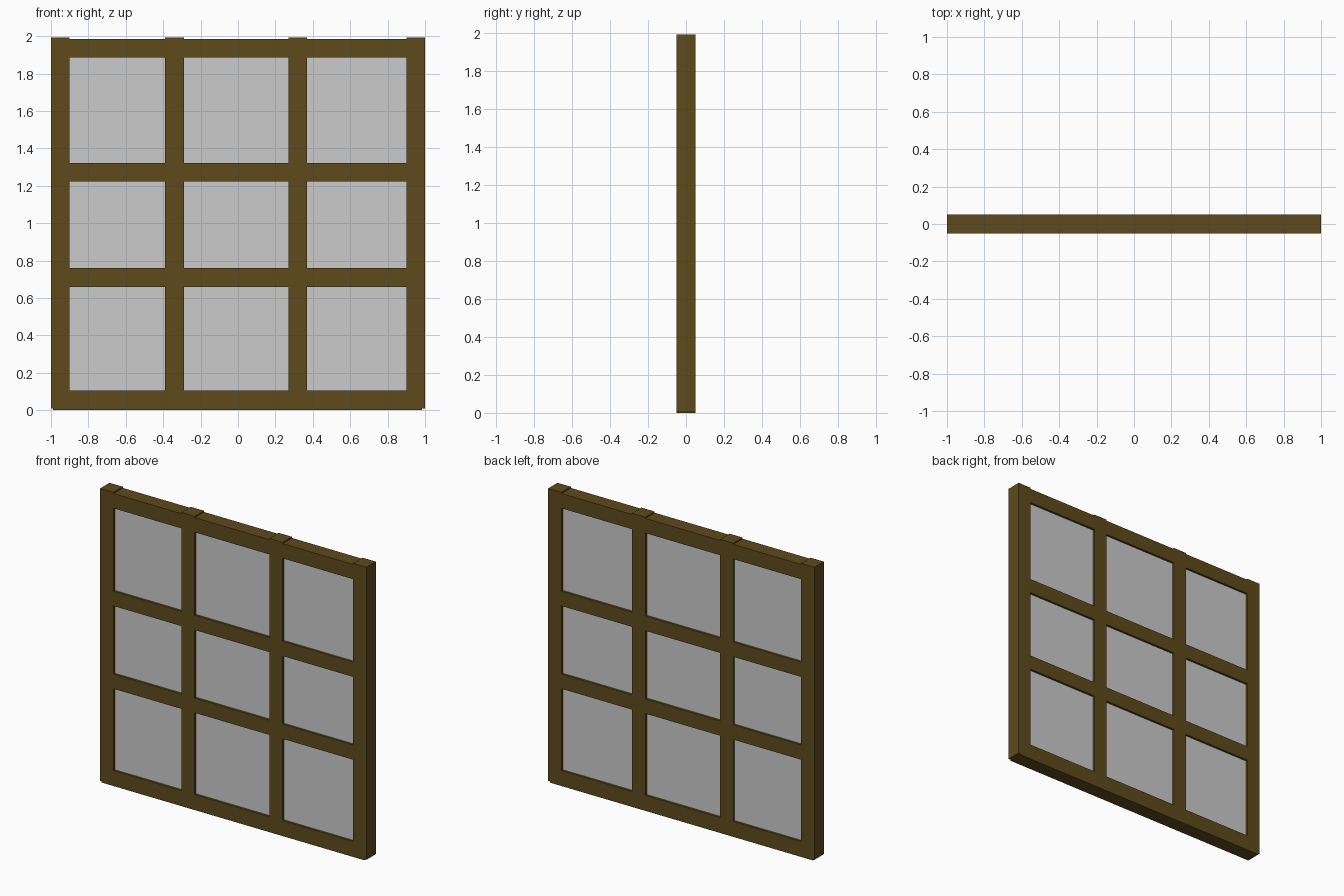
import bpy

if "Cube" in bpy.data.objects:
    bpy.data.objects.remove(bpy.data.objects["Cube"])

wood = bpy.data.materials.new("dark_wood")
wood.diffuse_color = (0.11, 0.07, 0.011, 1.0)
wood.use_nodes = True
wood.node_tree.nodes["Principled BSDF"].inputs["Base Color"].default_value = wood.diffuse_color


def box(name, x0, x1, y0, y1, z0, z1, mat=None):
    """Axis-aligned box from its limits."""
    bpy.ops.mesh.primitive_cube_add(
        size=1, location=((x0 + x1) / 2, (y0 + y1) / 2, (z0 + z1) / 2))
    ob = bpy.context.object
    ob.name = name
    ob.scale = (x1 - x0, y1 - y0, z1 - z0)
    bpy.ops.object.transform_apply(location=False, rotation=False, scale=True)
    if mat:
        ob.data.materials.append(mat)
    return ob


BAR = 0.1          # width of every bar
D = 0.05           # half depth of the frame

# Upright posts, standing slightly proud of the top rail
posts = {"left_post": -1.0, "left_mullion": -0.39,
         "right_mullion": 0.27, "right_post": 0.9}
for name, x in posts.items():
    box(name, x, x + BAR, -D, D, 0.008, 1.993, wood)

# Horizontal rails
rails = {"bottom_rail": 0.0, "lower_rail": 0.66,
         "upper_rail": 1.222, "top_rail": 1.885}
for name, z in rails.items():
    top = z + (0.105 if name == "bottom_rail" else BAR)
    box(name, -0.99, 0.985, -D, D, z, top, wood)

# Window pane, slightly recessed on both sides
box("glass_pane", -0.95, 0.95, -0.035, 0.035, 0.05, 1.94)
